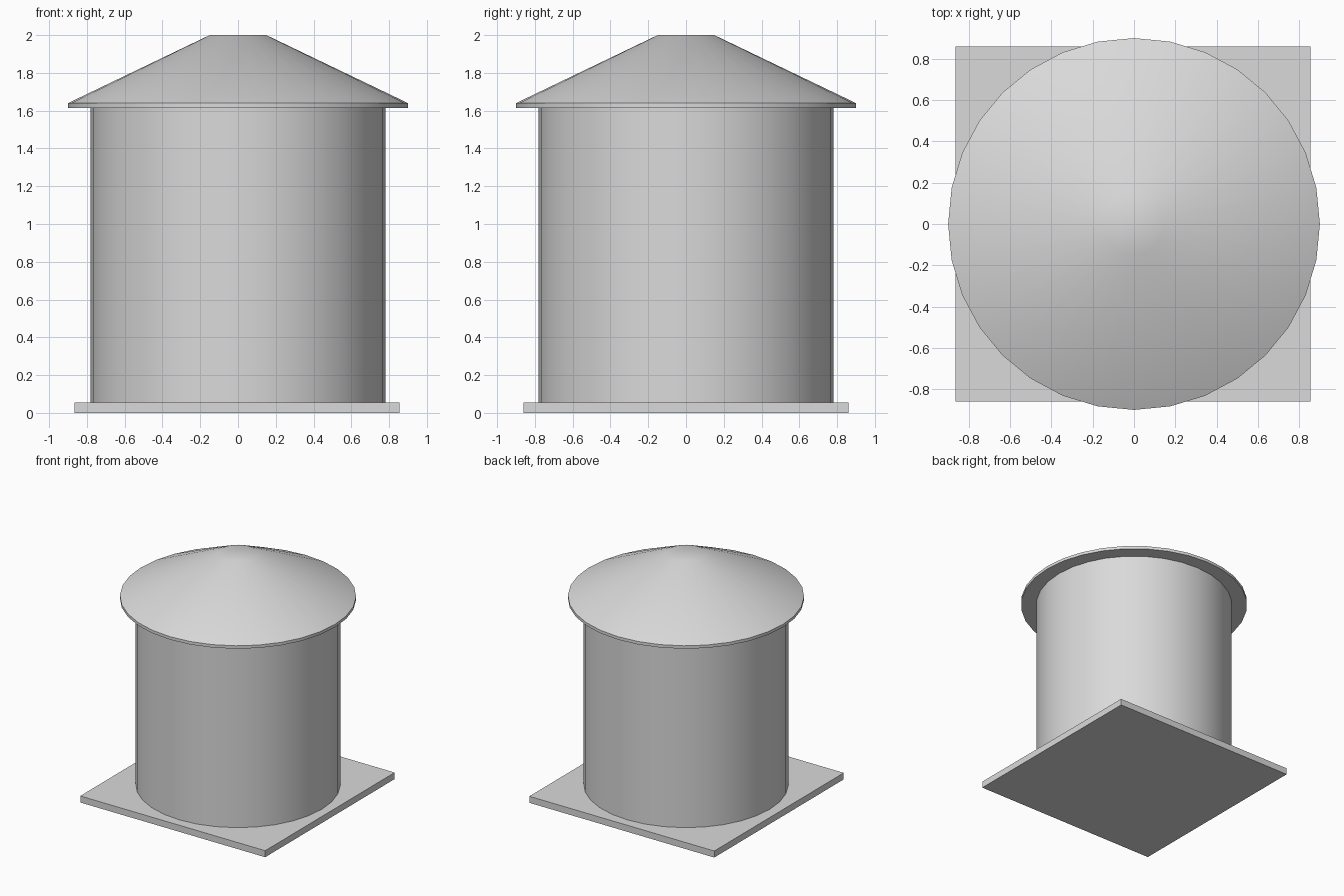
import bpy
import math

default_cube = bpy.data.objects.get("Cube")
if default_cube:
    bpy.data.objects.remove(default_cube, do_unlink=True)

SIDES = 32
BASE_TOP = 0.055
EAVE_Z = 1.615
RIM_TOP = 1.64
ROOF_TOP = 2.0

# One plain grey for the whole tank
grey = bpy.data.materials.new("light_grey")
grey.use_nodes = True
grey.diffuse_color = (0.7, 0.7, 0.7, 1)
grey.node_tree.nodes["Principled BSDF"].inputs["Base Color"].default_value = (0.7, 0.7, 0.7, 1)


def lathe(name, profile):
    """Closed solid of revolution from (radius, height) pairs, bottom to top."""
    verts = []
    for radius, z in profile:
        for i in range(SIDES):
            a = math.tau * i / SIDES
            verts.append((radius * math.cos(a), radius * math.sin(a), z))
    faces = [tuple(reversed(range(SIDES)))]
    for ring in range(len(profile) - 1):
        low, high = ring * SIDES, (ring + 1) * SIDES
        for i in range(SIDES):
            j = (i + 1) % SIDES
            faces.append((low + i, low + j, high + j, high + i))
    faces.append(tuple(range(len(verts) - SIDES, len(verts))))
    mesh = bpy.data.meshes.new(name)
    mesh.from_pydata(verts, [], faces)
    mesh.materials.append(grey)
    obj = bpy.data.objects.new(name, mesh)
    bpy.context.collection.objects.link(obj)
    bpy.ops.object.select_all(action='DESELECT')
    obj.select_set(True)
    bpy.context.view_layer.objects.active = obj
    bpy.ops.object.shade_smooth_by_angle(angle=math.radians(30))
    return obj


# Square base slab
bpy.ops.mesh.primitive_cube_add(size=1, location=(-0.005, 0, BASE_TOP / 2))
base = bpy.context.object
base.name = "base_slab"
base.scale = (1.72, 1.72, BASE_TOP)
bpy.ops.object.transform_apply(location=False, rotation=False, scale=True)
base.data.materials.append(grey)

# Cylindrical wall
lathe("tank_wall", [(0.78, BASE_TOP), (0.78, EAVE_Z)])

# Conical roof with a short rim and a flat top
lathe("conical_roof", [(0.9, EAVE_Z), (0.9, RIM_TOP), (0.15, ROOF_TOP)])
